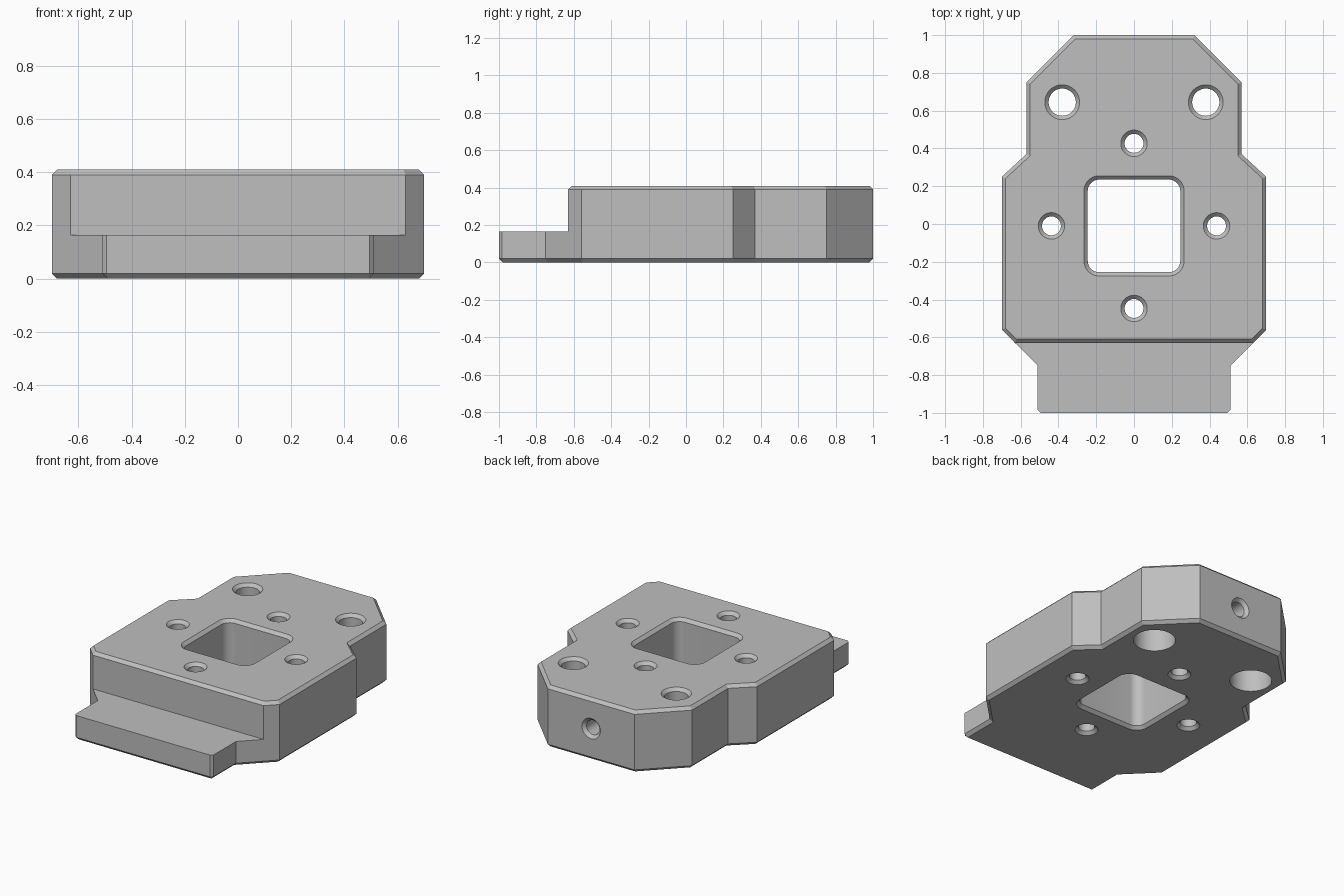
import bpy
import bmesh
import math
from mathutils import Matrix, Vector

old = bpy.data.objects.get("Cube")
if old:
    bpy.data.objects.remove(old, do_unlink=True)

HEIGHT, CHAMFER = 0.41, 0.02

grey = bpy.data.materials.new("plain grey")
grey.use_nodes = True
grey.diffuse_color = (0.52, 0.52, 0.52, 1)
grey.node_tree.nodes["Principled BSDF"].inputs["Base Color"].default_value = grey.diffuse_color


def grow(outline, amount):
    """Offset a counter-clockwise outline outwards with mitred corners."""
    result = []
    for i, p in enumerate(outline):
        a = (p - outline[i - 1]).normalized()
        b = (outline[(i + 1) % len(outline)] - p).normalized()
        na, nb = Vector((a.y, -a.x)), Vector((b.y, -b.x))
        result.append(p + (na + nb) * amount / (1 + na.dot(nb)))
    return result


def loft(name, outline, levels, matrix=Matrix()):
    """Closed solid through copies of an outline, one per (height, growth)."""
    bm = bmesh.new()
    rings = [[bm.verts.new((p.x, p.y, z)) for p in grow(outline, g)] for z, g in levels]
    bm.faces.new(rings[0][::-1])
    bm.faces.new(rings[-1])
    n = len(outline)
    for low, high in zip(rings, rings[1:]):
        for i in range(n):
            j = (i + 1) % n
            bm.faces.new((low[i], low[j], high[j], high[i]))
    bm.transform(matrix)
    bmesh.ops.recalc_face_normals(bm, faces=bm.faces)
    mesh = bpy.data.meshes.new(name)
    bm.to_mesh(mesh)
    bm.free()
    mesh.materials.append(grey)
    obj = bpy.data.objects.new(name, mesh)
    bpy.context.collection.objects.link(obj)
    return obj


def arc(cx, cy, radius, start, sweep, steps):
    return [Vector((cx + radius * math.cos(start + sweep * i / steps),
                    cy + radius * math.sin(start + sweep * i / steps))) for i in range(steps + 1)]


def circle(cx, cy, radius):
    return arc(cx, cy, radius, 0, math.tau, 48)[:-1]


def cut(cutter):
    bpy.context.view_layer.objects.active = body
    mod = body.modifiers.new("cut", "BOOLEAN")
    mod.operation, mod.solver, mod.object = "DIFFERENCE", "EXACT", cutter
    bpy.ops.object.modifier_apply(modifier=mod.name)
    bpy.data.objects.remove(cutter, do_unlink=True)


# Body: mirrored plan outline with chamfered top and bottom rims
half = [Vector(p) for p in ((0.495, -1), (0.51, -0.985), (0.51, -0.75), (0.70, -0.56),
                            (0.70, 0.25), (0.57, 0.37), (0.57, 0.75), (0.32, 1))]
plan = half + [Vector((-p.x, p.y)) for p in reversed(half)]
body = loft("mounting_block", plan, [(0, -CHAMFER), (CHAMFER, 0),
                                     (HEIGHT - CHAMFER, 0), (HEIGHT, -CHAMFER)])

# Front step that leaves the low tongue, chamfering the upper front edge
step = [Vector(p) for p in ((-1.2, 0.165), (-0.63, 0.165), (-0.63, 0.39),
                            (-0.59, 0.43), (-0.59, 0.6), (-1.2, 0.6))]
across = Matrix(((0, 0, 1, 0), (1, 0, 0, 0), (0, 1, 0, 0), (0, 0, 0, 1)))
cut(loft("step_cutter", step, [(-1, 0), (1, 0)], across))

# Openings chamfered at both ends
through = [(-CHAMFER, 2 * CHAMFER), (CHAMFER, 0),
           (HEIGHT - CHAMFER, 0), (HEIGHT + CHAMFER, 2 * CHAMFER)]
window = []
for k, (sx, sy) in enumerate(((1, 1), (-1, 1), (-1, -1), (1, -1))):
    window += arc(sx * 0.185, sy * 0.185 - 0.01, 0.06, k * math.pi / 2, math.pi / 2, 8)
cut(loft("window_cutter", window, through))
for k in range(4):
    a = k * math.pi / 2
    cut(loft("small_hole_cutter",
             circle(0.437 * math.cos(a), 0.437 * math.sin(a) - 0.01, 0.05), through))

# Large bolt holes, counterbored from below
for side in (-1, 1):
    cut(loft("bolt_hole_cutter", circle(side * 0.38, 0.645, 0.072),
             [(-0.1, 0.055), (0.22, 0.055), (0.22, 0),
              (HEIGHT - CHAMFER, 0), (HEIGHT + CHAMFER, 2 * CHAMFER)]))

# Screw hole in the back face, running into the rear small hole
backward = Matrix.Translation((0, 0, 0.21)) @ Matrix.Rotation(-math.pi / 2, 4, "X")
cut(loft("screw_hole_cutter", circle(0, 0, 0.048),
         [(0.43, 0), (0.98, 0), (1.02, 0.04)], backward))

# Smooth hole walls, crisp edges elsewhere
bpy.ops.object.select_all(action="DESELECT")
body.select_set(True)
bpy.context.view_layer.objects.active = body
bpy.ops.object.shade_smooth_by_angle(angle=math.radians(25))
